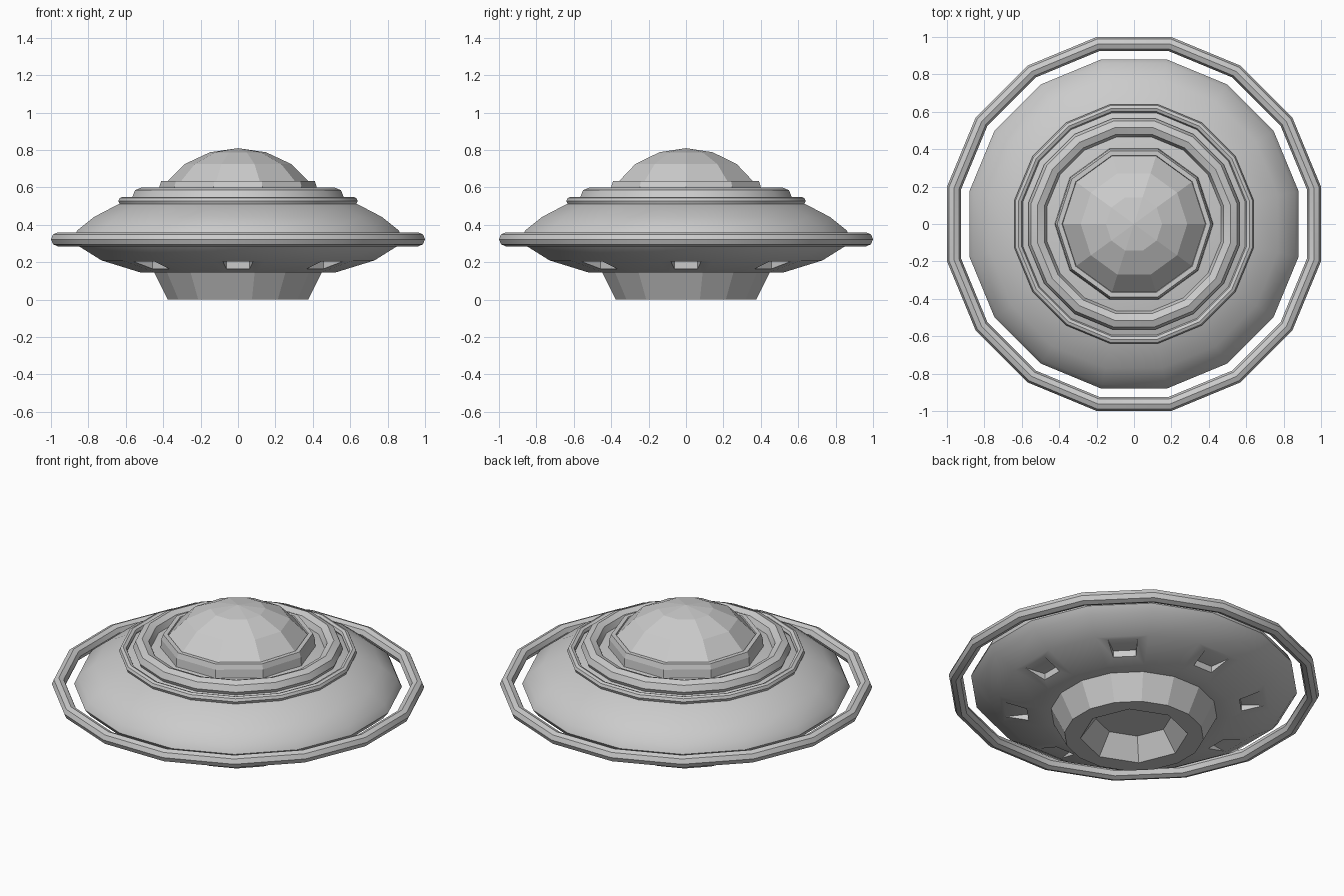
import bpy
import bmesh
from math import cos, sin, pi, radians
from mathutils import Matrix

cube = bpy.data.objects.get("Cube")
if cube:
    bpy.data.objects.remove(cube, do_unlink=True)

grey = bpy.data.materials.new("hull grey")
grey.use_nodes = True
grey.diffuse_color = (0.6, 0.6, 0.6, 1)
grey.node_tree.nodes["Principled BSDF"].inputs["Base Color"].default_value = grey.diffuse_color


def finish(name, bm, smooth=False):
    bmesh.ops.recalc_face_normals(bm, faces=bm.faces)
    mesh = bpy.data.meshes.new(name)
    bm.to_mesh(mesh)
    bm.free()
    mesh.materials.append(grey)
    obj = bpy.data.objects.new(name, mesh)
    bpy.context.collection.objects.link(obj)
    if smooth:
        shade(obj)
    return obj


def shade(obj):
    bpy.ops.object.select_all(action='DESELECT')
    obj.select_set(True)
    bpy.context.view_layer.objects.active = obj
    bpy.ops.object.shade_smooth_by_angle(angle=radians(30))


def lathe(name, profile, sides=16, closed=False, on_flats=True, smooth=False):
    """Turn (radius, z) points; on_flats measures radius to flat sides facing the axes."""
    bm = bmesh.new()
    turn = pi / sides if on_flats else 0
    grow = 1 / cos(pi / sides) if on_flats else 1
    rings = []
    for r, z in profile:
        if r == 0:
            rings.append([bm.verts.new((0, 0, z))] * sides)
        else:
            angles = [turn + 2 * pi * i / sides for i in range(sides)]
            rings.append([bm.verts.new((r * grow * cos(a), r * grow * sin(a), z)) for a in angles])
    pairs = list(zip(rings, rings[1:]))
    if closed:
        pairs.append((rings[-1], rings[0]))
    for a, b in pairs:
        for i in range(sides):
            j = (i + 1) % sides
            bm.faces.new(dict.fromkeys((a[i], a[j], b[j], b[i])))
    return finish(name, bm, smooth)


def hoop(name, major, minor, z):
    section = [(major + minor * cos(k * pi / 4), z + minor * sin(k * pi / 4)) for k in range(8)]
    return lathe(name, section, closed=True, smooth=True)


# Saucer hull
hull = lathe("saucer_hull", [
    (0, 0.145), (0.45, 0.145), (0.52, 0.145), (0.73, 0.21), (0.85, 0.285), (0.88, 0.325),
    (0.86, 0.37), (0.77, 0.442), (0.64, 0.51), (0.48, 0.55), (0.3, 0.565), (0, 0.57)])

# Eight window recesses cut under the hull, narrower toward the middle
bm = bmesh.new()
for k in range(8):
    box = bmesh.ops.create_cube(bm, size=1)["verts"]
    for v in box:
        outer = v.co.x > 0
        v.co.x = 0.74 if outer else 0.585
        v.co.y *= 0.17 if outer else 0.125
        v.co.z = 0.204 if v.co.z > 0 else 0.1
    bmesh.ops.rotate(bm, verts=box, cent=(0, 0, 0), matrix=Matrix.Rotation(k * pi / 4, 3, 'Z'))
cutter = finish("window_cutter", bm)
cutter.hide_render = True
cut = hull.modifiers.new("windows", 'BOOLEAN')
cut.operation = 'DIFFERENCE'
cut.solver = 'EXACT'
cut.object = cutter
bpy.ops.object.select_all(action='DESELECT')
bpy.context.view_layer.objects.active = hull
hull.select_set(True)
bpy.ops.object.modifier_apply(modifier=cut.name)
bpy.data.objects.remove(cutter, do_unlink=True)
shade(hull)

# Free outer ring and the two stepped rings on top of the hull
hoop("outer_ring", 0.9625, 0.0375, 0.3225)
hoop("lower_step_ring", 0.617, 0.0225, 0.5275)
hoop("upper_step_ring", 0.515, 0.05, 0.55)

# Faceted dome and its collar
lathe("dome_collar", [(0.425, 0.54), (0.42, 0.605), (0.41, 0.635), (0.385, 0.635), (0.37, 0.6), (0.37, 0.54)],
      sides=10, closed=True, on_flats=False)
lathe("dome", [(0.385, 0.56), (0.385, 0.625), (0.285, 0.725), (0.15, 0.788), (0, 0.81)],
      sides=10, on_flats=False)

# Faceted base with an eight-sided thruster recess
base = lathe("base", [(0.45, 0.15), (0.375, 0), (0, 0)])
bm = bmesh.new()
bm.from_mesh(base.data)
bmesh.ops.delete(bm, geom=[f for f in bm.faces if f.calc_center_median().z < 0.001], context='FACES_ONLY')
rim = [e for e in bm.edges if all(v.co.z < 0.001 for v in e.verts) and e.is_boundary]
mouth = [bm.verts.new((0.295 * cos(k * pi / 4), 0.295 * sin(k * pi / 4), 0)) for k in range(8)]
roof = [bm.verts.new((0.21 * cos(k * pi / 4), 0.21 * sin(k * pi / 4), 0.12)) for k in range(8)]
mouth_edges = []
for k in range(8):
    j = (k + 1) % 8
    bm.faces.new((mouth[k], mouth[j], roof[j], roof[k]))
    mouth_edges.append(bm.edges.get((mouth[k], mouth[j])))
bm.faces.new(roof)
bmesh.ops.triangle_fill(bm, edges=rim + mouth_edges, use_beauty=True)
for v in [v for v in bm.verts if not v.link_edges or not v.link_faces]:
    bm.verts.remove(v)
bmesh.ops.recalc_face_normals(bm, faces=bm.faces)
bm.to_mesh(base.data)
bm.free()
